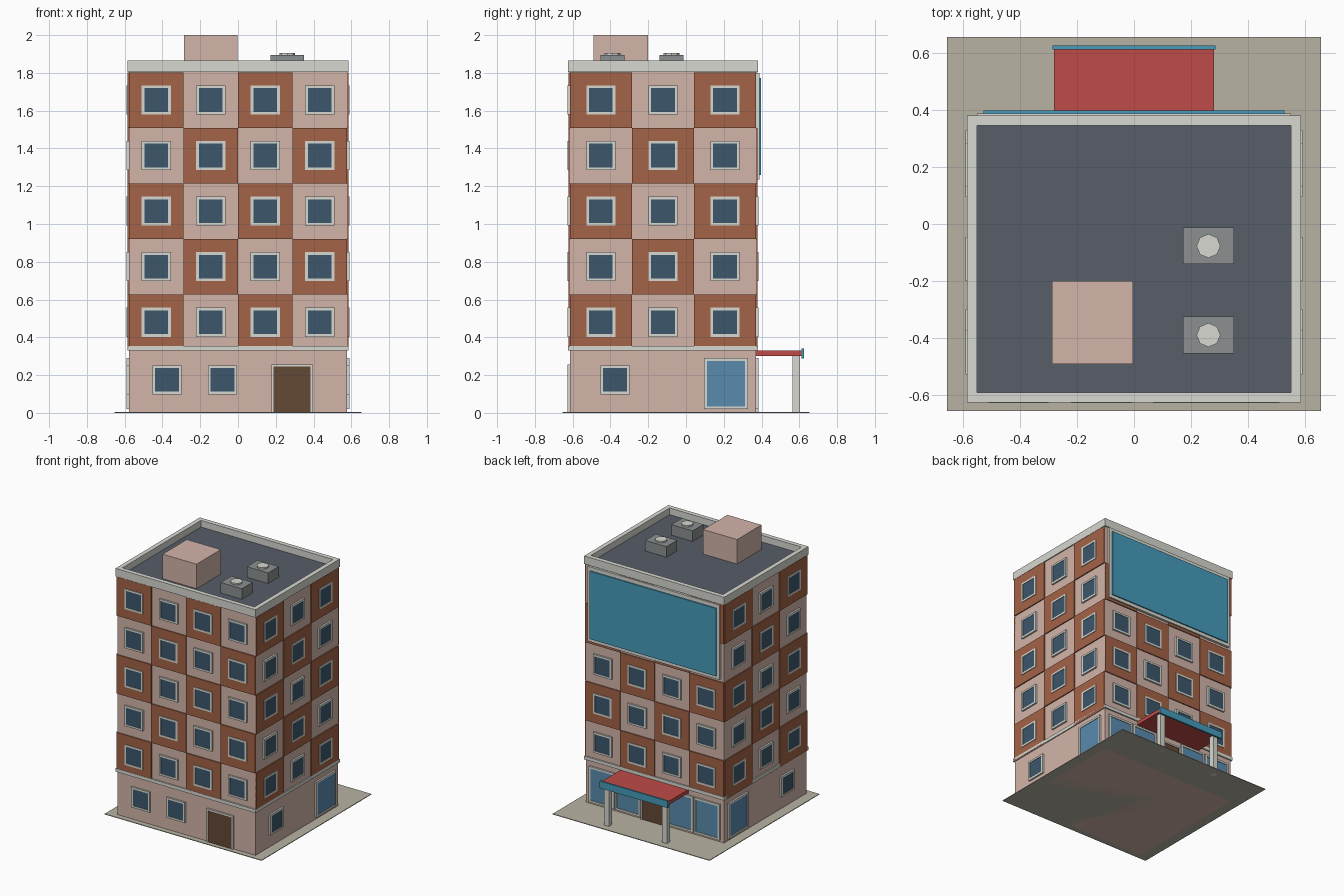
import bpy, bmesh
from mathutils import Matrix, Vector

if "Cube" in bpy.data.objects:
    bpy.data.objects.remove(bpy.data.objects["Cube"])

COLORS = {
    "pink": (0.65, 0.46, 0.40), "brown": (0.37, 0.125, 0.063),
    "trim": (0.69, 0.69, 0.64), "glass": (0.045, 0.095, 0.15),
    "shop": (0.10, 0.26, 0.43), "door": (0.125, 0.065, 0.033),
    "roof": (0.095, 0.11, 0.14), "paving": (0.48, 0.45, 0.37),
    "red": (0.52, 0.07, 0.065), "blue": (0.06, 0.33, 0.50),
    "metal": (0.26, 0.28, 0.28),
}
MATS = {}
for n, c in COLORS.items():
    MATS[n] = bpy.data.materials.new(n)
    MATS[n].diffuse_color = (*c, 1)


def boxes(name, mat, spans):
    """One object made of boxes, each given as (x0, x1, y0, y1, z0, z1)."""
    bm = bmesh.new()
    for x0, x1, y0, y1, z0, z1 in spans:
        m = Matrix.Translation(((x0 + x1) / 2, (y0 + y1) / 2, (z0 + z1) / 2))
        m = m @ Matrix.Diagonal((abs(x1 - x0), abs(y1 - y0), z1 - z0, 1))
        bmesh.ops.create_cube(bm, size=1, matrix=m)
    me = bpy.data.meshes.new(name)
    bm.to_mesh(me)
    bm.free()
    me.materials.append(MATS[mat])
    ob = bpy.data.objects.new(name, me)
    bpy.context.collection.objects.link(ob)
    return ob


# main dimensions
X, Y0, Y1 = 0.577, -0.615, 0.37
Z0, ROW = 0.333, 0.294
PROUD = 0.008


def on_wall(side, u0, u1, z0, z1, d0, d1):
    """Box on a wall: u runs along the wall, d outwards from it."""
    if side == "front":
        return (u0, u1, Y0 - d1, Y0 - d0, z0, z1)
    if side == "back":
        return (u0, u1, Y1 + d0, Y1 + d1, z0, z1)
    if side == "right":
        return (X + d0, X + d1, u0, u1, z0, z1)
    return (-X - d1, -X - d0, u0, u1, z0, z1)


def frame(side, u0, u1, z0, z1, t, sill=True):
    """Four (or three) bars around an opening."""
    d = (-0.005, 0.013)
    bars = [(u0, u0 + t, z0, z1), (u1 - t, u1, z0, z1), (u0 + t, u1 - t, z1 - t, z1)]
    if sill:
        bars.append((u0 + t, u1 - t, z0, z0 + t))
    return [on_wall(side, *b, *d) for b in bars]


def ring(x, y0, y1, t, z0, z1):
    return [(-x, x, y0, y0 + t, z0, z1), (-x, x, y1 - t, y1, z0, z1),
            (-x, -x + t, y0 + t, y1 - t, z0, z1), (x - t, x, y0 + t, y1 - t, z0, z1)]


# paving, body, band, roof and parapet
boxes("paving_slab", "paving", [(-0.655, 0.655, -0.655, 0.655, 0, 0.005)])
boxes("building_body", "pink", [(-X, X, Y0, Y1, 0, 1.805)])
boxes("floor_band", "trim", ring(0.585, -0.625, 0.38, 0.03, 0.33, 0.355))
boxes("roof_deck", "roof", [(-0.56, 0.56, -0.60, 0.36, 1.80, 1.815)])
boxes("parapet", "trim", ring(0.585, -0.625, 0.38, 0.034, 1.805, 1.865))

# ground-floor openings per wall: small windows, shop windows (centre, width), doors
side_openings = ([-0.376], [(0.212, 0.233)], [])
ground = {
    "front": ([-0.376, -0.082], [], [0.287]),
    "back": ([], [(u, 0.212) for u in (-0.44, -0.22, 0.22, 0.44)], [0.0]),
    "left": side_openings, "right": side_openings,
}

for side, (small, shops, doors) in ground.items():
    a, b, cols = (-X, X, 4) if side in ("front", "back") else (Y0, Y1, 3)
    w = (b - a) / cols
    panels, frames, panes = [], [], []
    centres = [(u, 0.175) for u in small]
    # checkerboard panels and upper windows
    for i in range(5):
        for j in range(cols):
            z = Z0 + i * ROW
            if (i + j) % 2 == 0:
                panels.append(on_wall(side, a + j * w, a + (j + 1) * w,
                                      z, z + ROW, -0.005, PROUD))
            if not (side == "back" and i > 2):
                centres.append((a + (j + 0.5) * w, z + ROW / 2))
    for u, z in centres:
        h = 0.077
        frames += frame(side, u - h, u + h, z - h, z + h, 0.014)
        panes.append(on_wall(side, u - h + 0.01, u + h - 0.01,
                             z - h + 0.01, z + h - 0.01, -0.005, 0.010))
    boxes(side + "_panels", "brown", panels)
    boxes(side + "_window_glass", "glass", panes)
    # shop windows
    shop_panes = []
    for u, sw in shops:
        h = sw / 2
        frames += frame(side, u - h, u + h, 0.02, 0.29, 0.015)
        shop_panes.append(on_wall(side, u - h + 0.01, u + h - 0.01,
                                  0.03, 0.28, -0.005, 0.008))
    if shop_panes:
        boxes(side + "_shop_glass", "shop", shop_panes)
    # doors
    for u in doors:
        frames += frame(side, u - 0.11, u + 0.11, 0.005, 0.257, 0.012, sill=False)
        boxes(side + "_door", "door",
              [on_wall(side, u - 0.1, u + 0.1, 0.005, 0.248, -0.005, 0.008)])
    boxes(side + "_frames", "trim", frames)

# billboard on the back
boxes("billboard_frame", "trim", [(-0.55, 0.55, Y1, 0.388, 1.235, 1.80)])
boxes("billboard_panel", "blue", [(-0.528, 0.528, 0.38, 0.397, 1.26, 1.772)])

# entrance canopy
boxes("canopy_roof", "red", [(-0.28, 0.28, Y1, 0.615, 0.302, 0.33)])
boxes("canopy_fascia", "blue", [(-0.285, 0.285, 0.612, 0.625, 0.287, 0.34)])
boxes("canopy_posts", "trim",
      [(s * 0.242 - 0.02, s * 0.242 + 0.02, 0.563, 0.603, 0, 0.305) for s in (-1, 1)])

# rooftop stair house and air units with octagonal fans
boxes("stair_house", "pink", [(-0.287, -0.003, -0.49, -0.20, 1.81, 2.0)])
for k, y in enumerate((-0.077, -0.389), 1):
    boxes(f"air_unit_{k}", "metal", [(0.172, 0.35, y - 0.064, y + 0.064, 1.81, 1.895)])
    bpy.ops.mesh.primitive_cylinder_add(vertices=8, radius=0.042, depth=0.02,
                                        location=(0.261, y, 1.896))
    fan = bpy.context.object
    fan.name = f"air_unit_fan_{k}"
    fan.data.materials.append(MATS["trim"])

for m in bpy.data.materials:
    if m.users and not m.is_grease_pencil:
        m.use_nodes = True
        m.node_tree.nodes["Principled BSDF"].inputs["Base Color"].default_value = m.diffuse_color
